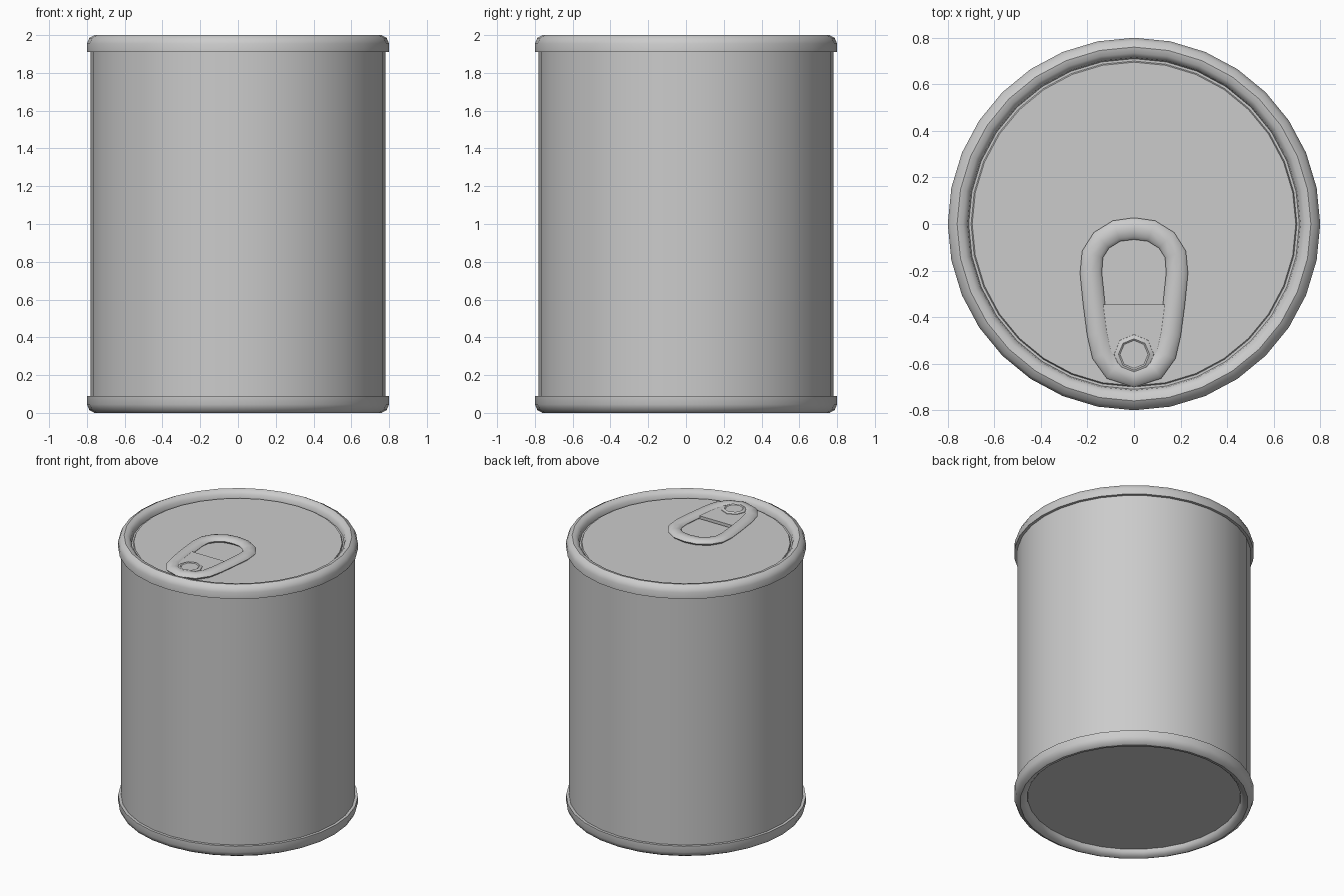
import bpy, bmesh, math
from mathutils import Vector

cube = bpy.data.objects.get("Cube")
if cube:
    bpy.data.objects.remove(cube)

SIDES = 32
LID_Z = 1.955

steel = bpy.data.materials.new("plain steel grey")
steel.use_nodes = True
steel.diffuse_color = (0.6, 0.6, 0.6, 1)
steel.node_tree.nodes["Principled BSDF"].inputs["Base Color"].default_value = (0.6, 0.6, 0.6, 1)


def finish(name, bm, angle=40):
    bmesh.ops.recalc_face_normals(bm, faces=bm.faces)
    mesh = bpy.data.meshes.new(name)
    bm.to_mesh(mesh)
    bm.free()
    mesh.materials.append(steel)
    obj = bpy.data.objects.new(name, mesh)
    bpy.context.collection.objects.link(obj)
    bpy.ops.object.select_all(action='DESELECT')
    obj.select_set(True)
    bpy.context.view_layer.objects.active = obj
    bpy.ops.object.shade_smooth_by_angle(angle=math.radians(angle))
    return obj


def bridge(bm, loops, closed=False):
    """Join successive rings of equal length with quads."""
    rings = [[bm.verts.new(p) for p in ring] for ring in loops]
    pairs = list(zip(rings, rings[1:])) + ([(rings[-1], rings[0])] if closed else [])
    for a, b in pairs:
        for i in range(len(a)):
            j = (i + 1) % len(a)
            bm.faces.new((a[i], a[j], b[j], b[i]))
    return rings


def circle(r, z, n=SIDES, y=0):
    return [Vector((r * math.cos(2 * math.pi * i / n),
                    y + r * math.sin(2 * math.pi * i / n), z)) for i in range(n)]


def lathe(name, profile, n=SIDES, y=0, closed=False, cap_start=False, cap_end=False):
    bm = bmesh.new()
    rings = bridge(bm, [circle(r, z, n, y) for r, z in profile], closed)
    if cap_start:
        bm.faces.new(rings[0])
    if cap_end:
        bm.faces.new(rings[-1])
    return finish(name, bm)


# Can wall
lathe("can_wall", [(0.78, 0.06), (0.78, 1.94)])

# Rolled rims, mirrored top and bottom
rim = [(0.77, 1.91), (0.80, 1.91), (0.80, 1.955), (0.787, 1.985), (0.76, 2.0),
       (0.735, 1.995), (0.715, 1.975), (0.71, LID_Z - 0.01)]
lathe("top_rim", rim, closed=True)
lathe("bottom_rim", [(r, 2 - z) for r, z in rim], closed=True)

# End panels
lathe("lid", [(0.72, LID_Z - 0.012), (0.70, LID_Z - 0.012), (0.695, LID_Z)], cap_end=True)
lathe("base", [(0.72, 2 - LID_Z)], cap_start=True)

# Pull tab: half outline of its centreline, mirrored across x
half = [(0, -0.02), (0.075, -0.03), (0.14, -0.07), (0.178, -0.13), (0.185, -0.21),
        (0.172, -0.34), (0.155, -0.47), (0.135, -0.56), (0.09, -0.625), (0, -0.655)]
path = [Vector((x, y, 0)) for x, y in half]
path += [Vector((-p.x, p.y, 0)) for p in path[-2:0:-1]]

# Flattened loop swept along the outline
TAB_Z, WIDE, THICK = LID_Z + 0.018, 0.047, 0.022
sections = []
for k in range(8):
    a = 2 * math.pi * k / 8
    ring = []
    for i, p in enumerate(path):
        t = (path[(i + 1) % len(path)] - path[i - 1]).normalized()
        out = Vector((-t.y, t.x, 0))
        ring.append(p + out * WIDE * math.cos(a) + Vector((0, 0, TAB_Z + THICK * math.sin(a))))
    sections.append(ring)
bm = bmesh.new()
bridge(bm, sections, closed=True)
finish("pull_tab_loop", bm, 60)

# Web closing the lower half of the tab
web = [Vector((0.172, -0.345, 0))] + [p for p in path if p.y < -0.4] + [Vector((-0.172, -0.345, 0))]
bm = bmesh.new()
rings = bridge(bm, [[p + Vector((0, 0, z)) for p in web] for z in (TAB_Z - 0.012, TAB_Z + 0.01)])
for ring in rings:
    bm.faces.new(ring)
finish("pull_tab_web", bm)

# Rivet
lathe("rivet", [(0.09, LID_Z), (0.085, TAB_Z + 0.014), (0.067, TAB_Z + 0.022), (0.06, TAB_Z + 0.016)],
      n=8, y=-0.56, cap_end=True)
